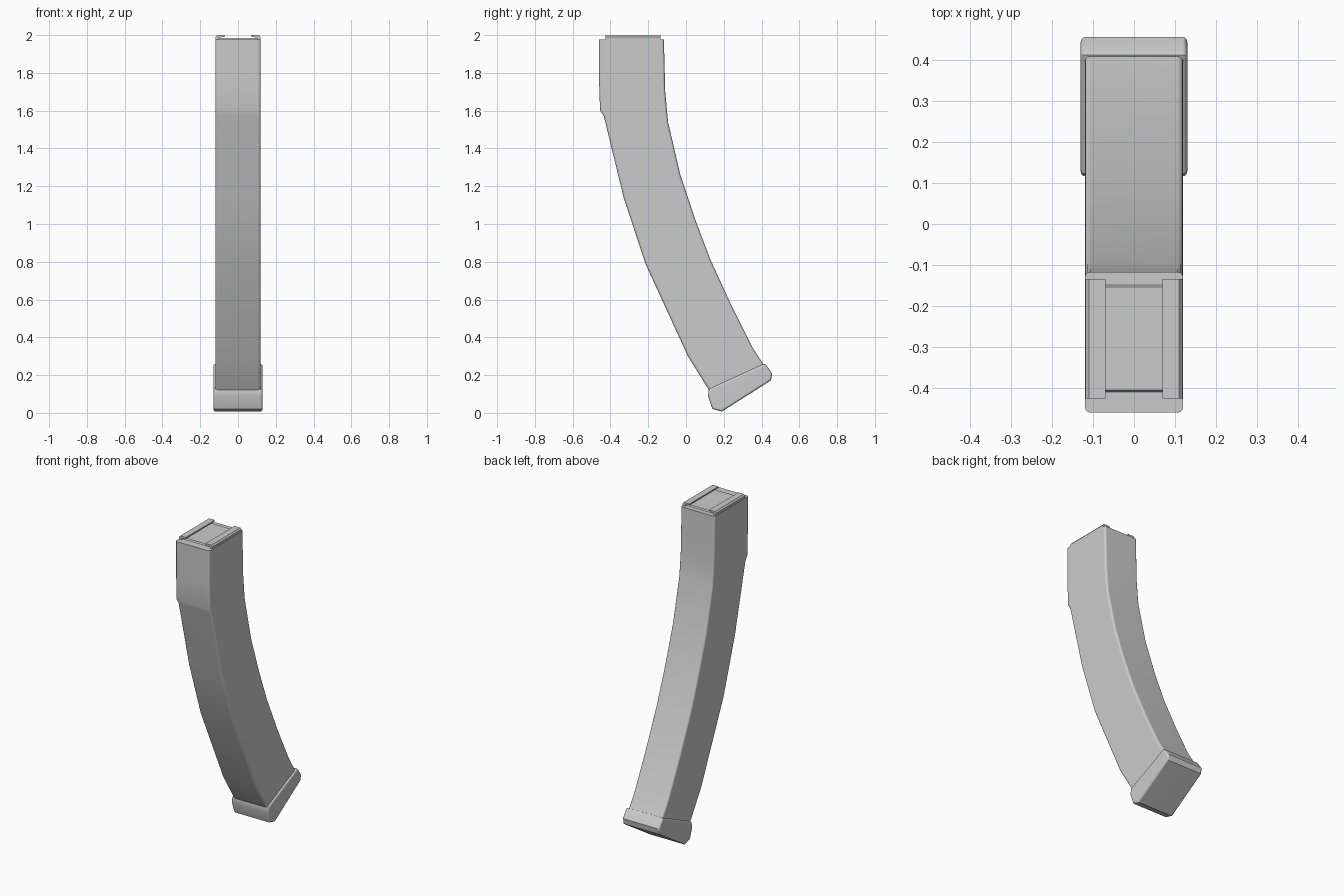
import bpy
import bmesh
from mathutils import Vector

cube = bpy.data.objects.get("Cube")
if cube:
    bpy.data.objects.remove(cube, do_unlink=True)

gray = bpy.data.materials.new("matte_gray")
gray.use_nodes = True
color = (0.6, 0.6, 0.6, 1)
gray.diffuse_color = color
gray.node_tree.nodes["Principled BSDF"].inputs["Base Color"].default_value = color


def prism(name, points, axis, start, end, bevel=0, keep=None, segments=3):
    """Extrude a closed profile along x (points are y, z) or y (points are x, z).
    The rim of both end caps is rounded; keep(a, b) marks rim edges left sharp."""
    bm = bmesh.new()

    def place(p, t):
        return Vector((t, *p)) if axis == "x" else Vector((p[0], t, p[1]))

    first = [bm.verts.new(place(p, start)) for p in points]
    last = [bm.verts.new(place(p, end)) for p in points]
    caps = [bm.faces.new(first), bm.faces.new(last[::-1])]
    for i in range(len(points)):
        j = (i + 1) % len(points)
        bm.faces.new((first[j], first[i], last[i], last[j]))
    bmesh.ops.recalc_face_normals(bm, faces=bm.faces)
    if bevel:
        rim = [e for cap in caps for e in cap.edges
               if not (keep and keep(e.verts[0].co, e.verts[1].co))]
        bmesh.ops.bevel(bm, geom=rim, offset=bevel, segments=segments,
                        profile=0.5, affect="EDGES", clamp_overlap=True)
    mesh = bpy.data.meshes.new(name)
    bm.to_mesh(mesh)
    bm.free()
    mesh.materials.append(gray)
    obj = bpy.data.objects.new(name, mesh)
    bpy.context.collection.objects.link(obj)
    bpy.ops.object.select_all(action="DESELECT")
    obj.select_set(True)
    bpy.context.view_layer.objects.active = obj
    bpy.ops.object.shade_smooth_by_angle(angle=0.6)
    weighted = obj.modifiers.new("weighted_normals", "WEIGHTED_NORMAL")
    weighted.keep_sharp = True
    return obj


# Curved box body: front edge downwards, then back edge upwards
TOP = 1.977
front_edge = [(-0.46, TOP), (-0.46, 1.75), (-0.455, 1.6), (-0.435, 1.57),
              (-0.33, 1.14), (-0.215, 0.79), (0.01, 0.3), (0.128, 0.11)]
back_edge = [(0.42, 0.24), (0.35, 0.35), (0.24, 0.57), (0.13, 0.81),
             (0.05, 1.02), (-0.03, 1.26), (-0.095, 1.54), (-0.11, 1.7),
             (-0.117, TOP)]
prism("curved_body", front_edge + back_edge, "x", -0.12, 0.12, 0.014,
      lambda a, b: (a.z > 1.97 and b.z > 1.97) or (a.z < 0.25 and b.z < 0.25))

# Slanted foot, slightly wider than the body
foot = [(0.122, 0.127), (0.412, 0.26), (0.424, 0.254), (0.456, 0.208),
        (0.45, 0.172), (0.19, 0.007), (0.14, 0.021), (0.116, 0.09)]
prism("foot_cap", foot, "x", -0.13, 0.13, 0.012)

# Pair of overhanging rails on the top
rail = [(0.118, 1.965), (0.118, 1.99), (0.11, 2.0), (0.07, 2.0),
        (0.07, 1.992), (0.1, 1.986), (0.1, 1.965)]
for side, label in ((1, "left"), (-1, "right")):
    prism(f"top_rail_{label}", [(side * x, z) for x, z in rail], "y", -0.426, -0.134)

# Low plate between the rails, with sloped ends
plate = [(-0.414, 1.97), (-0.405, 1.985), (-0.153, 1.985), (-0.145, 1.97)]
prism("top_plate", plate, "x", -0.1, 0.1)
